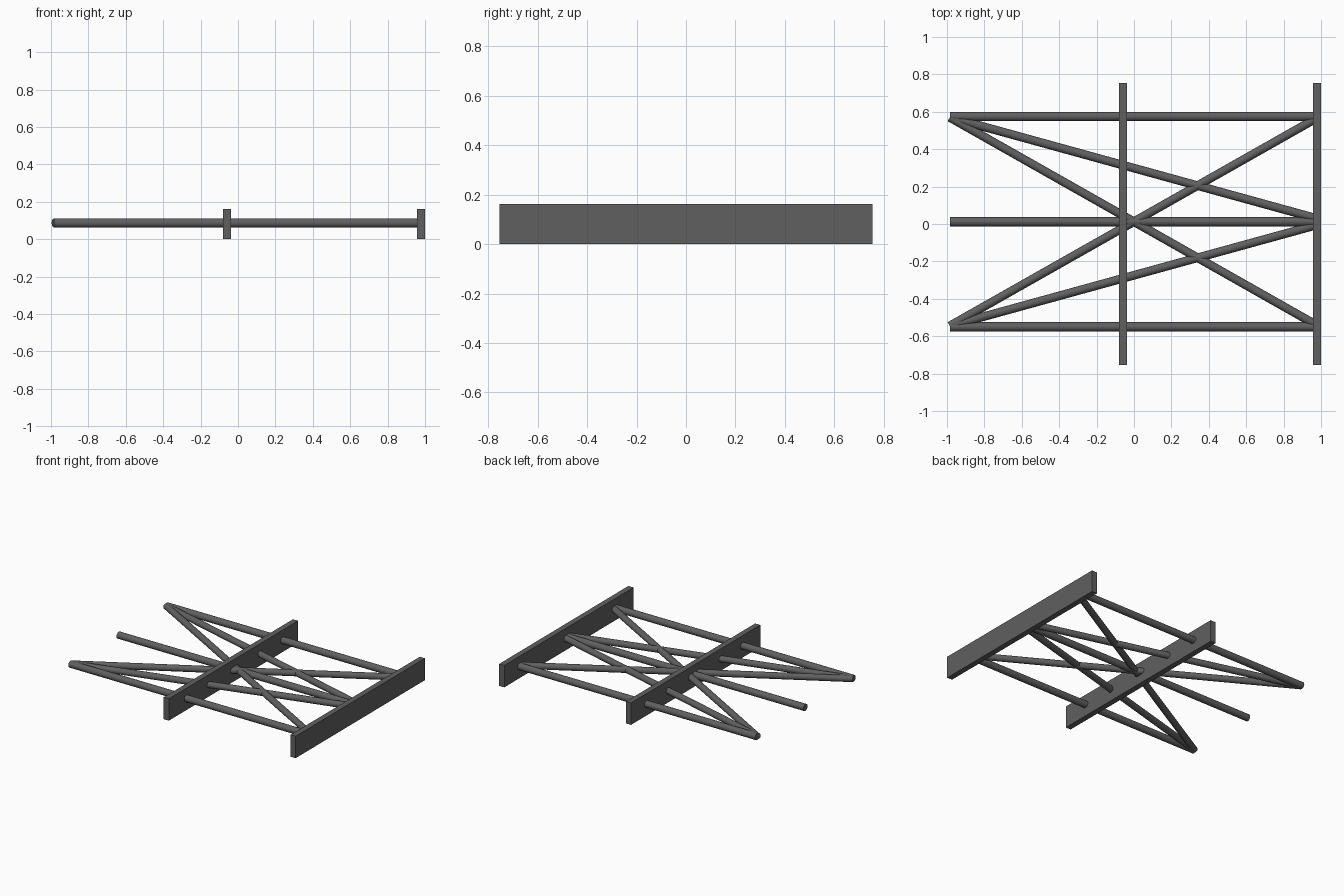
import bpy
import math
from mathutils import Vector

default = bpy.data.objects.get("Cube")
if default:
    bpy.data.objects.remove(default)

# Single dark grey finish
grey = bpy.data.materials.new("dark_grey")
grey.use_nodes = True
colour = (0.117, 0.117, 0.117, 1)
grey.diffuse_color = colour
grey.node_tree.nodes["Principled BSDF"].inputs["Base Color"].default_value = colour

ROD_Z = 0.087
LEFT, RIGHT = -0.985, 0.975


def board(name, x):
    """Upright plank across the model."""
    bpy.ops.mesh.primitive_cube_add(size=1, location=(x, 0, 0.081))
    obj = bpy.context.object
    obj.name = name
    obj.scale = (0.042, 1.51, 0.162)
    bpy.ops.object.transform_apply(location=False, rotation=False, scale=True)
    obj.data.materials.append(grey)


def rod(name, y_start, y_end, radius=0.025):
    """Round bar from the free end to the end board."""
    a = Vector((LEFT, y_start, ROD_Z))
    b = Vector((RIGHT, y_end, ROD_Z))
    bpy.ops.mesh.primitive_cylinder_add(
        vertices=24, radius=radius, depth=(b - a).length, location=(a + b) / 2)
    obj = bpy.context.object
    obj.name = name
    obj.rotation_euler = (b - a).to_track_quat('Z', 'Y').to_euler()
    obj.data.materials.append(grey)
    bpy.ops.object.shade_smooth_by_angle(angle=math.radians(40))


# Boards
board("middle_board", -0.058)
board("end_board", 0.979)

# Straight rods
BACK, MID, FRONT = 0.575, 0.012, -0.55
for label, y in (("back", BACK), ("centre", MID), ("front", FRONT)):
    rod(label + "_straight_rod", y, y)

# Diagonal rods: one full crossing and one to the centre from each corner
for label, y, far in (("back", BACK, FRONT), ("front", FRONT, BACK)):
    inward = math.copysign(0.01, far - y)
    rod(label + "_cross_brace", y + inward * 0.5, far - inward, 0.023)
    rod(label + "_centre_brace", y + inward * 0.5, MID - inward * 1.8, 0.023)
